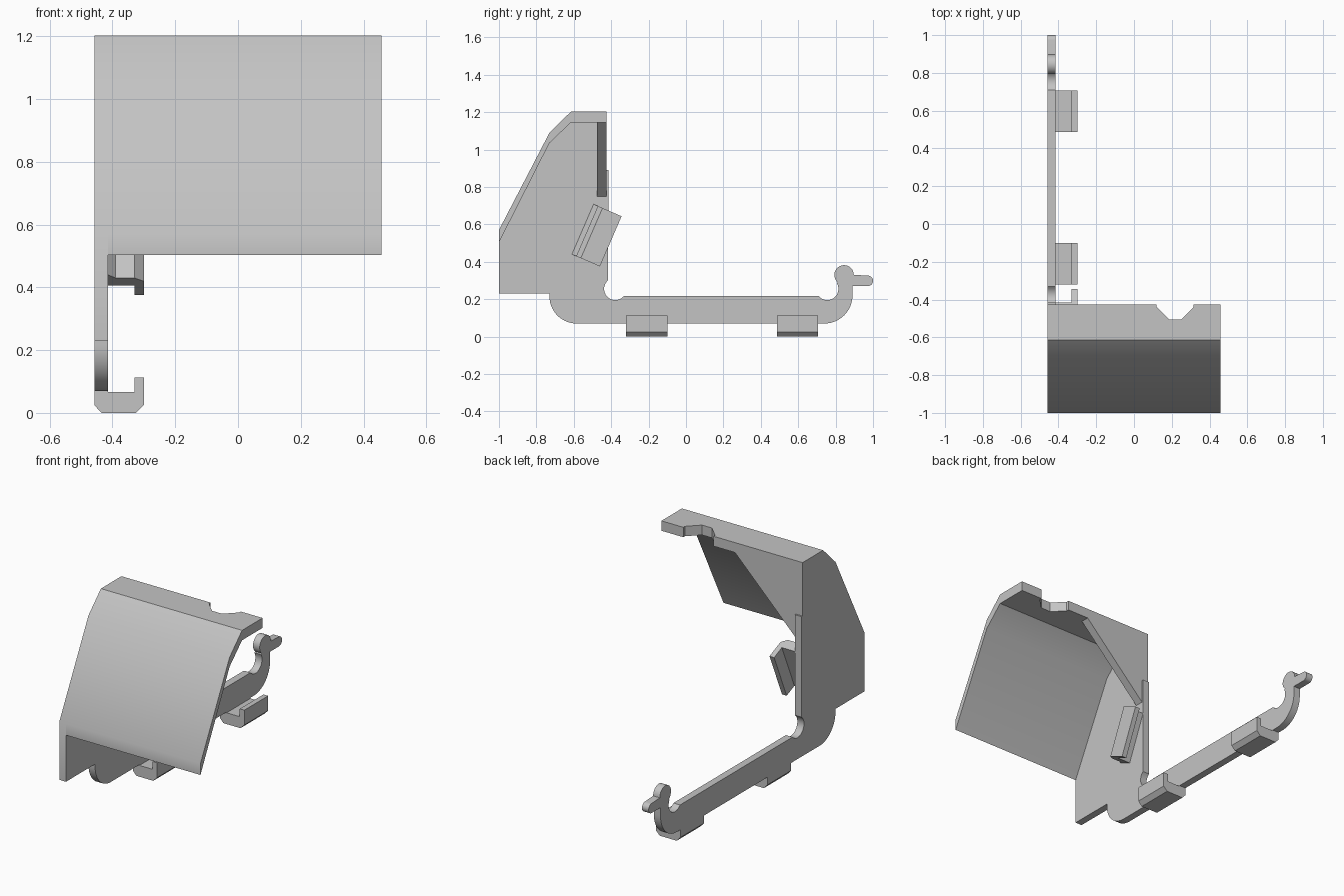
import bpy, bmesh, math
from mathutils import Vector

cube = bpy.data.objects.get("Cube")
if cube:
    bpy.data.objects.remove(cube, do_unlink=True)

grey = bpy.data.materials.new("plain_grey")
grey.use_nodes = True
COLOUR = (0.55, 0.55, 0.55, 1)
grey.diffuse_color = COLOUR
grey.node_tree.nodes["Principled BSDF"].inputs["Base Color"].default_value = COLOUR


def prism(name, points, place, start, end):
    """Extrude a 2D outline; place(p, q, depth) maps it into space."""
    bm = bmesh.new()
    lower = [bm.verts.new(place(p, q, start)) for p, q in points]
    upper = [bm.verts.new(place(p, q, end)) for p, q in points]
    bm.faces.new(lower)
    bm.faces.new(upper)
    for i in range(len(points)):
        j = (i + 1) % len(points)
        bm.faces.new((lower[i], lower[j], upper[j], upper[i]))
    bmesh.ops.recalc_face_normals(bm, faces=bm.faces)
    mesh = bpy.data.meshes.new(name)
    bm.to_mesh(mesh)
    bm.free()
    mesh.materials.append(grey)
    obj = bpy.data.objects.new(name, mesh)
    bpy.context.collection.objects.link(obj)
    bpy.ops.object.select_all(action="DESELECT")
    obj.select_set(True)
    bpy.context.view_layer.objects.active = obj
    bpy.ops.object.shade_smooth_by_angle(angle=math.radians(30))
    return obj


def arc(cy, cz, radius, a, b, steps=14):
    angles = [math.radians(a + (b - a) * i / steps) for i in range(steps + 1)]
    return [(cy + radius * math.cos(t), cz + radius * math.sin(t)) for t in angles]


def along_x(y, z, x):
    return (x, y, z)


def along_y(x, z, y):
    return (x, y, z)


def along_z(x, y, z):
    return (x, y, z)


OUTER, INNER, FAR = -0.458, -0.415, 0.457
ROOF_LOW, ROOF_TOP, BACK = 1.145, 1.203, -0.425

# Side plate with long arm, relief notches and hooked end
plate = [(-1, 0.23), (-0.73, 0.23)]
plate += arc(-0.585, 0.215, 0.145, 180, 270)
plate += arc(0.74, 0.22, 0.15, 270, 360)
plate += [(0.89, 0.27)]
plate += arc(0.972, 0.298, 0.028, -90, 90)
plate += arc(0.845, 0.33, 0.052, 0, 230, 20)
plate += arc(0.755, 0.255, 0.06, 30, -140)
plate += arc(-0.378, 0.255, 0.06, -40, -230)
plate += [(-0.415, 0.89), (BACK, 0.89), (BACK, ROOF_TOP), (-0.615, ROOF_TOP),
          (-0.73, 1.09), (-1, 0.57)]
prism("side_plate", plate, along_x, OUTER, INNER)

# Sloping front of the hood
hood = [(-1, 0.503), (-1, 0.57), (-0.73, 1.09), (-0.615, ROOF_TOP),
        (-0.615, ROOF_LOW), (-0.73, 1.035)]
prism("hood_front", hood, along_x, INNER, FAR)

# Flat roof with the notch in its rear edge
roof = [(INNER, -0.615), (FAR, -0.615), (FAR, BACK), (0.315, BACK), (0.315, -0.44),
        (0.25, -0.505), (0.185, -0.505), (0.12, -0.44), (0.12, BACK), (INNER, BACK)]
prism("hood_roof", roof, along_z, ROOF_LOW, ROOF_TOP)

# Triangular gusset under the roof
gusset = [(INNER, 0.75), (-0.02, ROOF_LOW), (INNER, ROOF_LOW)]
prism("gusset", gusset, along_y, -0.475, BACK)

# Two clips beneath the arm
clip = [(OUTER, 0.07), (OUTER, 0.025), (-0.435, 0), (-0.325, 0), (-0.3, 0.025),
        (-0.3, 0.112), (-0.33, 0.112), (-0.33, 0.066), (INNER, 0.066), (INNER, 0.07)]
for name, y in (("front_clip", -0.32), ("rear_clip", 0.487)):
    prism(name, clip, along_y, y, y + 0.22)

# Tilted clip on the inside of the plate
origin = Vector((0, -0.61, 0.44))
across = Vector((0, 0.918, -0.397))
upward = Vector((0, 0.397, 0.918))


def tilted(x, u, v):
    return Vector((x, 0, 0)) + origin + across * u + upward * v


tilted_clip = [(INNER, 0), (-0.39, 0.025), (-0.33, 0.025), (-0.3, 0.052),
               (-0.3, 0.163), (-0.33, 0.163), (-0.33, 0.085), (INNER, 0.085)]
prism("tilted_clip", tilted_clip, tilted, 0, 0.292)
